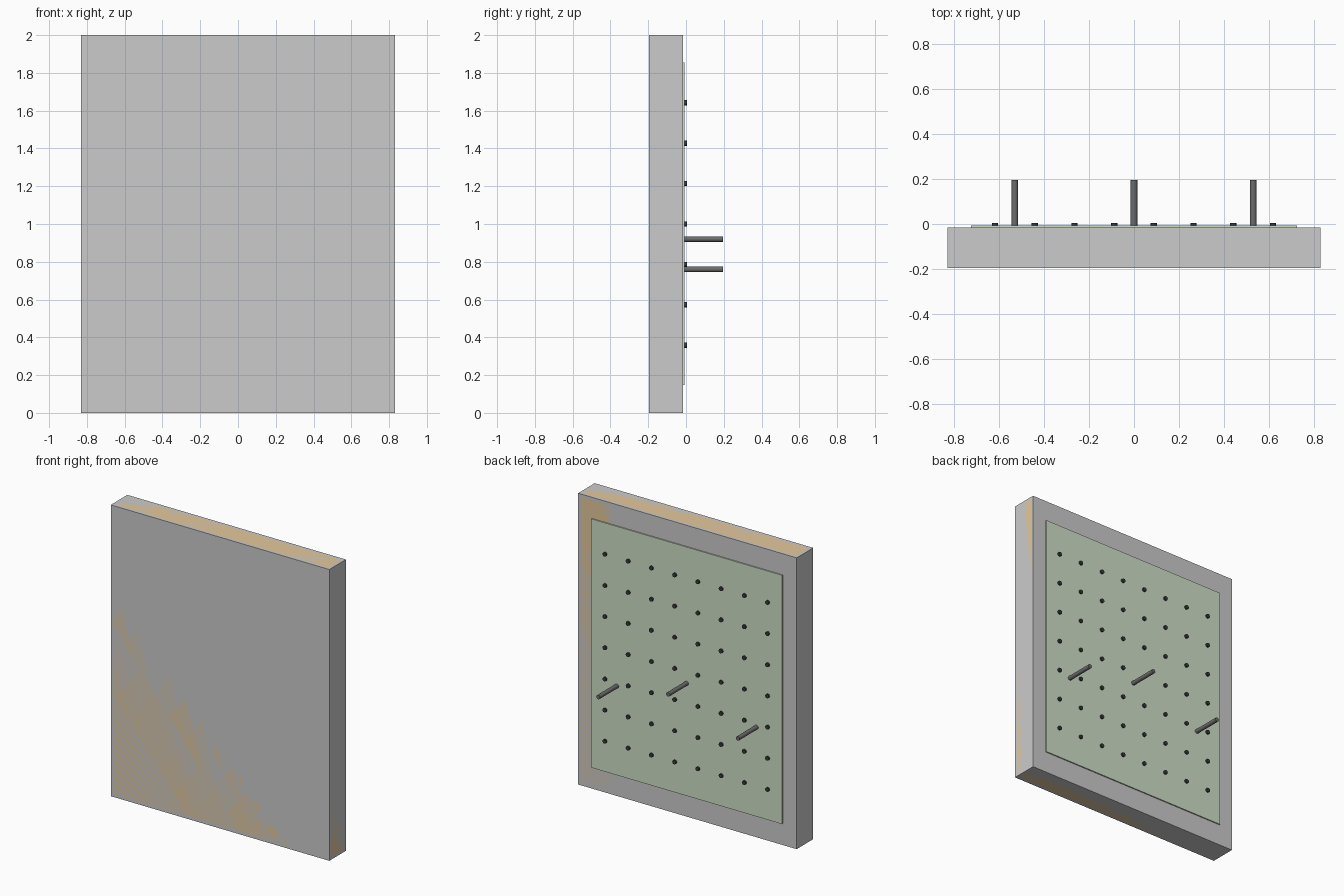
import bpy
import math

if "Cube" in bpy.data.objects:
    bpy.data.objects.remove(bpy.data.objects["Cube"])


def material(name, rgb):
    mat = bpy.data.materials.new(name)
    mat.diffuse_color = (*rgb, 1)
    mat.use_nodes = True
    mat.node_tree.nodes["Principled BSDF"].inputs["Base Color"].default_value = mat.diffuse_color
    return mat


def box(name, x, y, z, mat=None, bevel=0):
    bpy.ops.mesh.primitive_cube_add(
        size=1, location=[(a + b) / 2 for a, b in (x, y, z)])
    ob = bpy.context.object
    ob.name = name
    ob.scale = [b - a for a, b in (x, y, z)]
    bpy.ops.object.transform_apply(location=False, rotation=False, scale=True)
    if mat:
        ob.data.materials.append(mat)
    if bevel:
        mod = ob.modifiers.new("edge_bevel", 'BEVEL')
        mod.width = bevel
        mod.segments = 2
    return ob


def rod(name, x, z, y0, y1, radius, mat, sides):
    bpy.ops.mesh.primitive_cylinder_add(
        vertices=sides, radius=radius, depth=y1 - y0,
        location=(x, (y0 + y1) / 2, z), rotation=(math.pi / 2, 0, 0))
    ob = bpy.context.object
    ob.name = name
    ob.data.materials.append(mat)
    bpy.ops.object.shade_smooth_by_angle()
    return ob


wood = material("wood", (0.78, 0.58, 0.33))
green = material("sage_green", (0.62, 0.73, 0.57))
black = material("hole_black", (0.04, 0.04, 0.04))
steel = material("dark_steel", (0.15, 0.15, 0.15))

# Grey shell and the bevelled wooden core that fills it flush
X, Y, Z = (-0.83, 0.83), (-0.195, -0.015), (0, 2)
box("outer_shell", X, Y, Z)
box("wooden_core", X, Y, Z, wood, bevel=0.022)

# Thin panel on the back
box("back_panel", (-0.725, 0.725), (-0.016, -0.007), (0.147, 1.855), green)

# Grid of round studs on the panel
for row in range(7):
    for col in range(8):
        rod(f"stud_{row}_{col}", (col - 3.5) * 0.1765, 1.0 + (row - 3) * 0.214,
            -0.012, 0.004, 0.014, black, 16)

# Three long pegs, the middle one higher
for name, x, z in (("left_peg", -0.53, 0.76), ("middle_peg", 0, 0.92),
                   ("right_peg", 0.53, 0.76)):
    rod(name, x, z, -0.012, 0.195, 0.0145, steel, 24)
